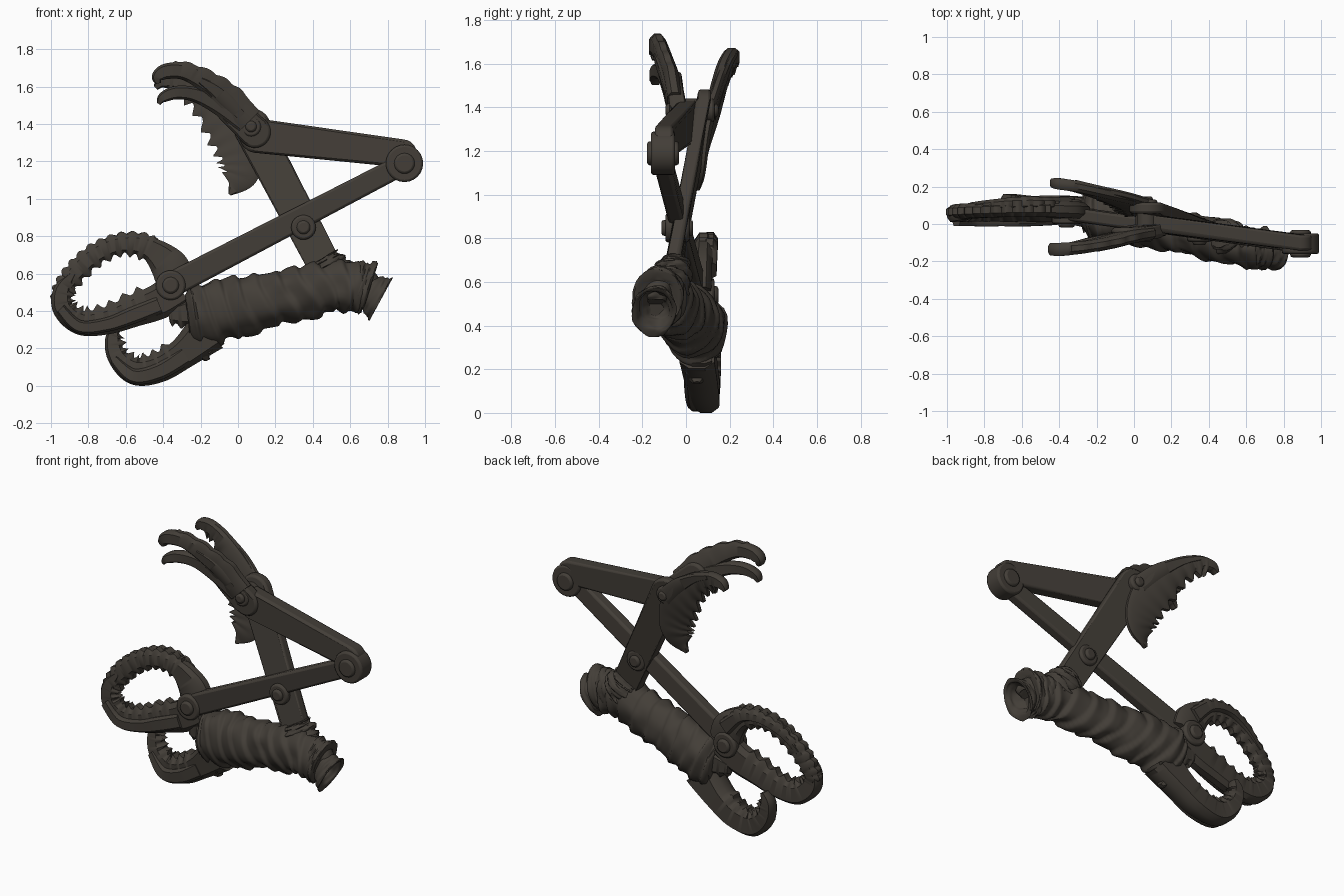
import bpy, bmesh, math
from mathutils import Vector, noise

iron = bpy.data.materials.new("dark_aged_iron")
iron.diffuse_color = (0.056, 0.048, 0.039, 1)


def finish(name, bm, angle=35, bevel=0.0):
    bmesh.ops.recalc_face_normals(bm, faces=bm.faces[:])
    me = bpy.data.meshes.new(name)
    bm.to_mesh(me)
    bm.free()
    ob = bpy.data.objects.new(name, me)
    bpy.context.collection.objects.link(ob)
    me.materials.append(iron)
    if bevel:
        m = ob.modifiers.new("bevel", 'BEVEL')
        m.width, m.segments, m.limit_method = bevel, 2, 'ANGLE'
    bpy.ops.object.select_all(action='DESELECT')
    ob.select_set(True)
    bpy.context.view_layer.objects.active = ob
    bpy.ops.object.shade_smooth_by_angle(angle=math.radians(angle))
    return ob


def bridge(bm, rings):
    """Skin a list of equal rings and close both ends."""
    vs = [[bm.verts.new(p) for p in r] for r in rings]
    n = len(vs[0])
    for a, b in zip(vs, vs[1:]):
        for i in range(n):
            bm.faces.new((a[i], a[(i + 1) % n], b[(i + 1) % n], b[i]))
    bm.faces.new(vs[0])
    bm.faces.new(vs[-1])


def spline(pts, t):
    """Catmull-Rom through tuples, t in 0..1."""
    f = min(t, 0.99999) * (len(pts) - 1)
    i, u = int(f), f - int(f)
    P = [pts[max(0, min(len(pts) - 1, i + k))] for k in (-1, 0, 1, 2)]
    return [0.5 * (2 * b + (c - a) * u + (2 * a - 5 * b + 4 * c - d) * u * u
                   + (3 * b - a - 3 * c + d) * u ** 3) for a, b, c, d in zip(*P)]


def bar(name, a, b, thick):
    """Tapered round-ended bar; a and b are (x, y, z, radius)."""
    d = math.atan2(b[2] - a[2], b[0] - a[0])
    out = []
    for (x, y, z, r), start in ((a, d + math.pi / 2), (b, d - math.pi / 2)):
        for k in range(15):
            t = start + math.pi * k / 14
            out.append((x + r * math.cos(t), y, z + r * math.sin(t)))
    bm = bmesh.new()
    bridge(bm, [[(x, y + s * thick, z) for x, y, z in out] for s in (-1, 1)])
    return finish(name, bm, bevel=0.014)


def boss(name, x, z, r, y0, y1):
    """Rivet lying along y."""
    bm = bmesh.new()
    bridge(bm, [[(x + r * math.cos(k * math.pi / 12), y, z + r * math.sin(k * math.pi / 12))
                 for k in range(24)] for y in (y0, y1)])
    return finish(name, bm, bevel=0.012)


PROFILE = [(1, .45), (.68, 1), (-.68, 1), (-1, .45), (-1, -.45), (-.68, -1), (.68, -1), (1, -.45)]


def claw(name, pts, teeth=0, depth=.03, side=1, span=(.15, .9), bumps=0, bump=.012):
    """Curved flat claw; pts are (x, y, z, half width, half thickness)."""
    n = max(48, int(teeth / (span[1] - span[0]) * 8))
    rings = []
    for i in range(n + 1):
        t = i / n
        x, y, z, w, th = spline(pts, t)
        p, q = spline(pts, max(0, t - .01)), spline(pts, min(1, t + .01))
        d = Vector((q[0] - p[0], q[2] - p[2])).normalized()
        tooth = hump = 0
        if teeth and span[0] < t < span[1]:
            f = (t - span[0]) / (span[1] - span[0]) * teeth % 1
            tooth = depth * max(0, 1 - 1.25 * abs(2 * f - 1))
        if bumps and span[0] < t < span[1]:
            hump = bump * abs(math.sin(t * bumps * math.pi))
        ring = []
        for u, v in PROFILE:
            o = u * w
            if u * side == 1:
                o += side * tooth
            elif u * side == -1:
                o -= side * hump
            ring.append((x - d.y * o, y + v * th, z + d.x * o))
        rings.append(ring)
    bm = bmesh.new()
    bridge(bm, rings)
    return finish(name, bm, 40)


# Folding linkage bars
bar("upper_bar", (.10, .01, 1.345, .092), (.88, -.10, 1.25, .075), .042)
bar("long_bar", (-.36, .06, .545, .068), (.88, -.115, 1.19, .056), .036)
bar("cross_bar", (.075, .085, 1.39, .10), (.50, -.085, .58, .088), .03)
bar("claw_mount", (.09, -.03, 1.365, .085), (-.04, -.055, 1.49, .08), .035)

# Pivot discs and rivets
for name, x, z, y0, y1, r in (
        ("top_pivot", .07, 1.394, -.075, .13, .055), ("elbow_pivot", .89, 1.197, -.16, -.05, .10),
        ("middle_pivot", .35, .855, -.095, .015, .066), ("jaw_pivot", -.36, .545, 0, .13, .08)):
    boss(name + "_disc", x, z, r, y0, y1)
    boss(name + "_rivet", x, z, r * .55, y0 - .018, y1 + .018)

# Front pair of hooked claws with raised strips
claw("front_upper_hook", [(.06, -.05, 1.42, .08, .035), (-.05, -.07, 1.53, .08, .035),
     (-.15, -.10, 1.62, .06, .033), (-.28, -.125, 1.685, .045, .033), (-.38, -.135, 1.69, .042, .035),
     (-.43, -.135, 1.66, .032, .032), (-.425, -.135, 1.625, .014, .02)], 0, bumps=9, span=(.1, .6))
claw("front_lower_hook", [(.04, -.05, 1.42, .07, .035), (-.10, -.075, 1.51, .055, .033),
     (-.23, -.10, 1.565, .04, .03), (-.33, -.125, 1.575, .036, .03), (-.40, -.14, 1.55, .028, .028),
     (-.425, -.14, 1.515, .01, .018)])
claw("front_raised_strip", [(.03, -.07, 1.44, .035, .018), (-.10, -.105, 1.57, .04, .02),
     (-.2, -.13, 1.64, .02, .018)])

# Rear hooked blade with a comb of teeth
claw("rear_comb_blade", [(-.045, .05, 1.03, .008, .012), (.02, .07, 1.13, .085, .02),
     (.02, .09, 1.25, .105, .022), (-.05, .125, 1.40, .11, .028), (-.18, .165, 1.55, .07, .03),
     (-.31, .20, 1.63, .045, .03), (-.40, .215, 1.635, .036, .03), (-.44, .22, 1.60, .014, .02)],
     10, .045, 1, (.06, .82))
claw("rear_blade_spine", [(.06, .11, 1.38, .06, .025), (-.06, .15, 1.5, .05, .022),
     (-.2, .185, 1.6, .028, .022), (-.31, .215, 1.65, .015, .02)])

# Large jaw: toothed upper and lower halves forming an oval
claw("large_jaw_upper", [(-.33, .07, .55, .10, .045), (-.37, .075, .65, .10, .045),
     (-.48, .08, .745, .06, .042), (-.62, .08, .765, .046, .042), (-.76, .075, .71, .048, .04),
     (-.88, .07, .60, .048, .04), (-.945, .065, .49, .04, .038), (-.93, .06, .42, .02, .03)],
     9, .028, 1, (.28, .9), 20, .02)
claw("large_jaw_upper_rib", [(-.36, .10, .66, .05, .04), (-.48, .11, .765, .035, .035),
     (-.62, .11, .785, .03, .035), (-.76, .10, .73, .026, .03), (-.87, .085, .63, .015, .03)],
     bumps=11, bump=.018)
claw("large_jaw_lower", [(-.31, .06, .53, .10, .05), (-.42, .06, .46, .095, .05),
     (-.55, .06, .41, .085, .048), (-.70, .06, .355, .072, .048), (-.84, .06, .345, .065, .046),
     (-.935, .055, .42, .056, .045), (-.94, .055, .52, .045, .04), (-.88, .06, .61, .015, .03)],
     10, .03, -1, (.2, .95))
claw("large_jaw_lower_rib", [(-.42, .025, .44, .045, .03), (-.56, .018, .385, .045, .03),
     (-.70, .018, .335, .038, .03), (-.85, .018, .325, .035, .03), (-.95, .02, .42, .028, .03)])

# Small hooked jaw growing out of the handle
claw("small_jaw", [(-.16, .05, .30, .12, .08), (-.29, .07, .185, .085, .075),
     (-.42, .085, .105, .078, .068), (-.55, .095, .085, .072, .055), (-.645, .11, .16, .052, .048),
     (-.67, .12, .26, .04, .04), (-.645, .125, .325, .015, .03)], 8, .03, -1, (.2, .92))
claw("small_jaw_rib", [(-.28, .02, .17, .05, .03), (-.42, .03, .085, .045, .03),
     (-.56, .05, .06, .04, .03), (-.665, .08, .15, .025, .025)])
claw("small_jaw_root", [(-.14, .05, .43, .11, .09), (-.26, .06, .40, .075, .06),
     (-.37, .07, .39, .04, .04)], 3, .025, 1, (.4, 1))


def cloth(name, pts, wraps, rough, rings_n, sides=32, axis=None):
    """Wrapped tube; pts are (x, y, z, radius), overlaps step like bandage edges."""
    rings = []
    for i in range(rings_n + 1):
        t = i / rings_n
        x, y, z, r = spline(pts, t)
        p, q = spline(pts, max(0, t - .03)), spline(pts, min(1, t + .03))
        d = Vector(axis or (q[0] - p[0], 0, q[2] - p[2])).normalized()
        ring = []
        for k in range(sides):
            a = k * math.tau / sides
            f = (t * wraps + .35 * math.sin(a + .6) + .15 * math.sin(2 * a + 5 * t)) % 1
            rr = r + rough * (min(f * 1.4, (1 - f) * 5, 1) - .5)
            rr += rough * 1.1 * noise.noise(Vector((t * 14, math.cos(a) * 1.5, math.sin(a) * 1.5)))
            s = rr * math.sin(a)
            ring.append((x - d.z * s, y + .82 * rr * math.cos(a), z + d.x * s))
        rings.append(ring)
    bm = bmesh.new()
    bridge(bm, rings)
    return finish(name, bm, 50)


# Bandaged handle, its flared open end and the collar around the cross bar
cloth("wrapped_handle", [(-.27, .055, .375, .12), (-.20, .05, .385, .165), (-.08, .03, .415, .16),
      (.05, 0, .44, .155), (.20, -.03, .475, .14), (.35, -.065, .505, .138), (.50, -.10, .54, .137),
      (.62, -.125, .53, .135), (.69, -.13, .515, .11), (.70, -.13, .51, .05)], 12, .018, 170)
cloth("cloth_ruffle", [(.56, -.11, .55, .12), (.64, -.125, .545, .125), (.705, -.13, .535, .138),
      (.70, -.13, .53, .08)], 2, .016, 30, axis=(.95, 0, -.3))
cloth("flared_end", [(.64, -.13, .53, .085), (.69, -.135, .51, .085), (.73, -.14, .49, .108),
      (.762, -.145, .475, .126), (.762, -.145, .475, .105), (.72, -.14, .50, .07),
      (.69, -.135, .51, .03)], 2, .012, 48, axis=(.88, 0, -.48))
cloth("bar_collar", [(.53, -.085, .55, .10), (.495, -.07, .61, .115), (.465, -.06, .665, .10),
      (.45, -.055, .69, .08)], 3, .018, 30)

# Loose cloth ends
claw("cloth_end_top", [(.55, -.10, .60, .05, .05), (.65, -.12, .63, .03, .04), (.735, -.12, .645, .012, .015)])
claw("cloth_end_bottom", [(-.12, .06, .27, .06, .06), (-.18, .05, .19, .04, .05), (-.16, .05, .145, .012, .015)])

# Rest exactly on z = 0
bpy.context.view_layer.update()
low = min((v.co.z for o in bpy.data.objects for v in o.data.vertices))
for o in bpy.data.objects:
    o.location.z -= low
